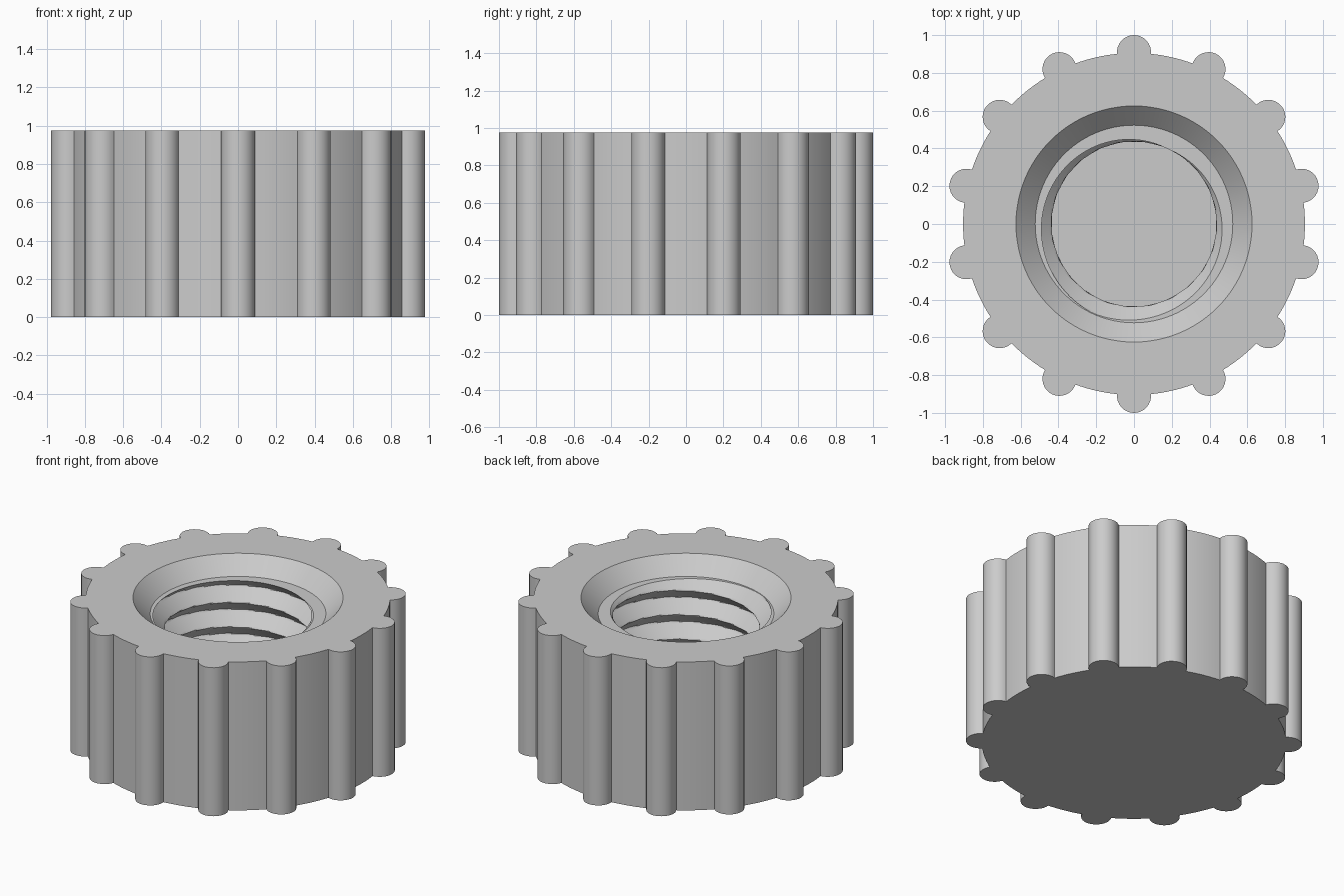
import bpy, bmesh
from math import sin, cos, acos, atan2, pi, radians, tau

cube = bpy.data.objects.get("Cube")
if cube:
    bpy.data.objects.remove(cube)

HEIGHT, BODY_R = 0.975, 0.905
RIBS, RIB_R, RIB_C = 14, 0.09, 0.91
SEAT_Z, FLOOR_Z = 0.87, 0.12
CREST_R, ROOT_R, PITCH = 0.435, 0.52, 0.16
SEG = 96

grey = bpy.data.materials.new("plain_grey")
grey.use_nodes = True
colour = (0.6, 0.6, 0.6, 1)
grey.diffuse_color = colour
grey.node_tree.nodes["Principled BSDF"].inputs["Base Color"].default_value = colour


def outline():
    """Round body with half-sunk round ribs around it."""
    half = acos((BODY_R**2 + RIB_C**2 - RIB_R**2) / (2 * BODY_R * RIB_C))
    swing = atan2(BODY_R * sin(half), BODY_R * cos(half) - RIB_C)
    step = tau / RIBS
    pts = []
    for k in range(RIBS):
        a = pi / 2 + k * step
        for i in range(17):
            b = a + swing * (i / 8 - 1)
            pts.append((RIB_C * cos(a) + RIB_R * cos(b),
                        RIB_C * sin(a) + RIB_R * sin(b)))
        for i in range(1, 8):
            b = a + half + (step - 2 * half) * i / 8
            pts.append((BODY_R * cos(b), BODY_R * sin(b)))
    return pts


def thread_radius(angle, z):
    """Single-start V thread, right-handed."""
    t = (z - SEAT_Z) / PITCH - (angle + radians(115)) / tau
    return CREST_R + (ROOT_R - CREST_R) * abs(2 * (t % 1) - 1)


bm = bmesh.new()


def bridge(a, b):
    n = len(a)
    for i in range(n):
        j = (i + 1) % n
        bm.faces.new((a[i], a[j], b[j], b[i]))


def ring(z, radius):
    out = []
    for i in range(SEG):
        a = tau * i / SEG
        r = radius(a, z) if callable(radius) else radius
        out.append(bm.verts.new((r * cos(a), r * sin(a), z)))
    return out


def loop_edges(loop):
    return [bm.edges.get((v, loop[i - 1])) for i, v in enumerate(loop)]


# Ribbed outer wall and closed underside
shape = outline()
low = [bm.verts.new((x, y, 0)) for x, y in shape]
high = [bm.verts.new((x, y, HEIGHT)) for x, y in shape]
bridge(low, high)
bm.faces.new(low[::-1])

# Countersink, seat, threaded bore and floor
mouth = ring(HEIGHT, 0.625)
seat = ring(SEAT_Z, ROOT_R + 0.003)
bridge(mouth, seat)
last = seat
rows = round((SEAT_Z - FLOOR_Z) / PITCH * 24)
for k in range(rows + 1):
    z = SEAT_Z + (FLOOR_Z - SEAT_Z) * k / rows
    loop = ring(z, thread_radius)
    bridge(last, loop)
    last = loop
bm.faces.new(last)

# Flat top between the outline and the mouth
bmesh.ops.triangle_fill(bm, use_beauty=True, normal=(0, 0, 1),
                        edges=loop_edges(high) + loop_edges(mouth))
bmesh.ops.recalc_face_normals(bm, faces=bm.faces)

mesh = bpy.data.meshes.new("ribbed_threaded_cap")
bm.to_mesh(mesh)
bm.free()
mesh.materials.append(grey)
cap = bpy.data.objects.new("ribbed_threaded_cap", mesh)
bpy.context.collection.objects.link(cap)

bpy.ops.object.select_all(action='DESELECT')
cap.select_set(True)
bpy.context.view_layer.objects.active = cap
bpy.ops.object.shade_smooth_by_angle(angle=radians(30))
